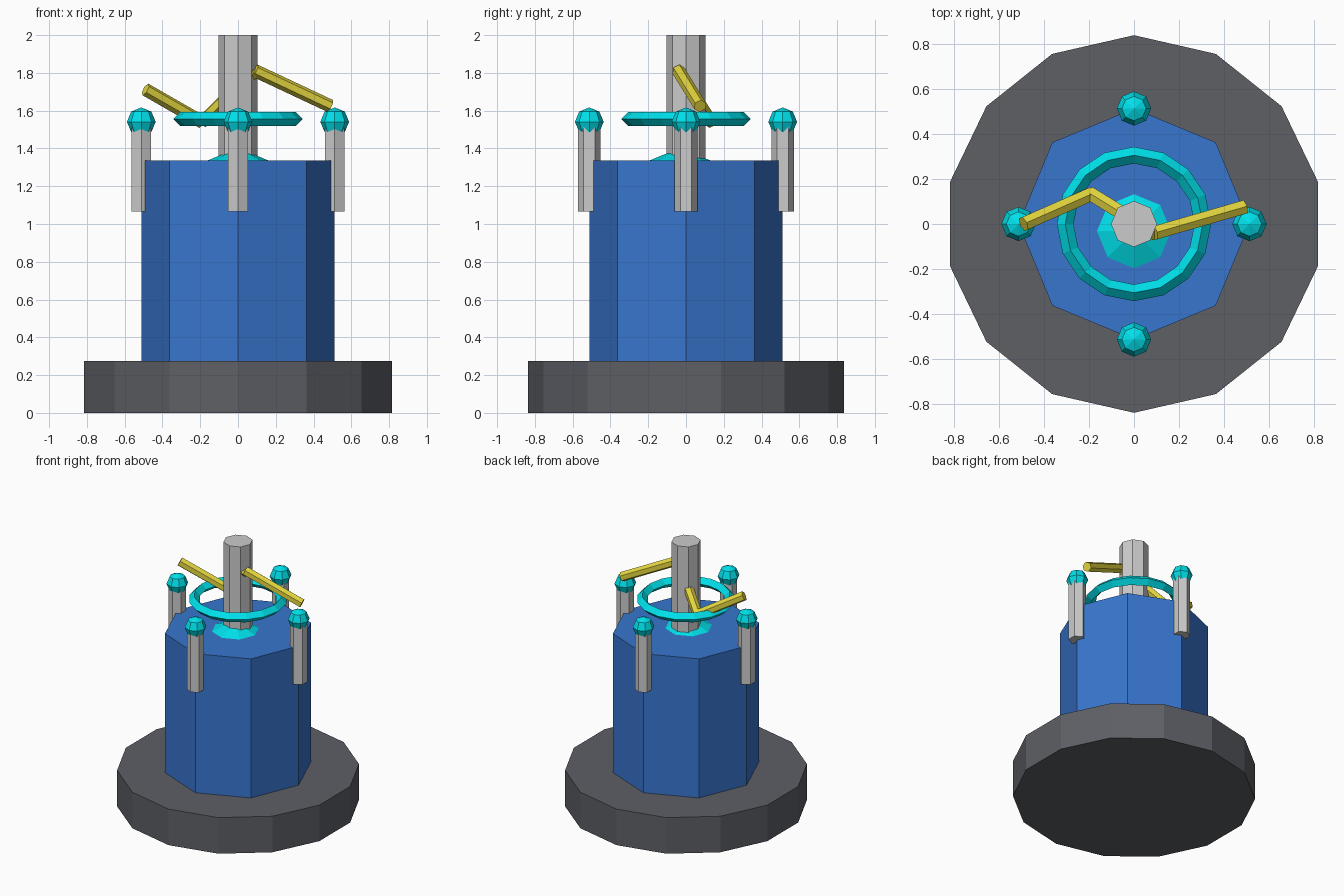
import bpy
from math import sin, cos, pi
from mathutils import Vector

if "Cube" in bpy.data.objects:
    bpy.data.objects.remove(bpy.data.objects["Cube"])


def material(name, rgb):
    m = bpy.data.materials.new(name)
    m.diffuse_color = (*rgb, 1)
    m.use_nodes = True
    m.node_tree.nodes["Principled BSDF"].inputs["Base Color"].default_value = m.diffuse_color
    return m


BLUE = material("blue", (0.04, 0.18, 0.62))
CYAN = material("cyan", (0.0, 0.75, 0.83))
YELLOW = material("yellow", (0.78, 0.68, 0.05))
DARK = material("dark_grey", (0.11, 0.115, 0.13))


def finish(name, mat):
    ob = bpy.context.object
    ob.name = name
    if mat:
        ob.data.materials.append(mat)
    return ob


def rod(name, a, b, radius, sides, mat=None):
    """Flat-sided cylinder from point a to point b."""
    a, b = Vector(a), Vector(b)
    d = b - a
    bpy.ops.mesh.primitive_cylinder_add(vertices=sides, radius=radius,
                                        depth=d.length, location=(a + b) / 2)
    ob = finish(name, mat)
    if d.x or d.y:
        ob.rotation_euler = d.to_track_quat('Z', 'Y').to_euler()
    return ob


def ball(name, loc, radius, mat):
    bpy.ops.mesh.primitive_uv_sphere_add(segments=8, ring_count=4,
                                         radius=radius, location=loc)
    return finish(name, mat)


# Base plate, main body and central column
rod("base", (0, 0, 0), (0, 0, 0.275), 0.837, 14, DARK)
rod("body", (0, 0, 0.275), (0, 0, 1.335), 0.512, 8, BLUE)
rod("column", (0, 0, 1.3), (0, 0, 2.0), 0.102, 8)

# Shallow dome poking through the body top
ball("dome", (0, -0.032, 1.153), 0.25, CYAN)

# Floating ring around the column
bpy.ops.mesh.primitive_torus_add(major_segments=16, minor_segments=4,
                                 major_radius=0.305, minor_radius=0.037,
                                 location=(0, 0, 1.556))
finish("ring", CYAN)

# Four corner posts with round finials
for i in range(4):
    x, y = 0.512 * cos(i * pi / 2), 0.512 * sin(i * pi / 2)
    rod(f"post_{i + 1}", (x, y, 1.065), (x, y, 1.54), 0.06, 6)
    ball(f"finial_{i + 1}", (x, y, 1.541), 0.076, CYAN)

# Zigzag bolt passing through the column
path = [(-0.49, 0.0, 1.712), (-0.19, 0.132, 1.54),
        (0.09, -0.04, 1.812), (0.488, 0.075, 1.625)]
for i in range(3):
    rod(f"bolt_bar_{i + 1}", path[i], path[i + 1], 0.035, 6, YELLOW)
